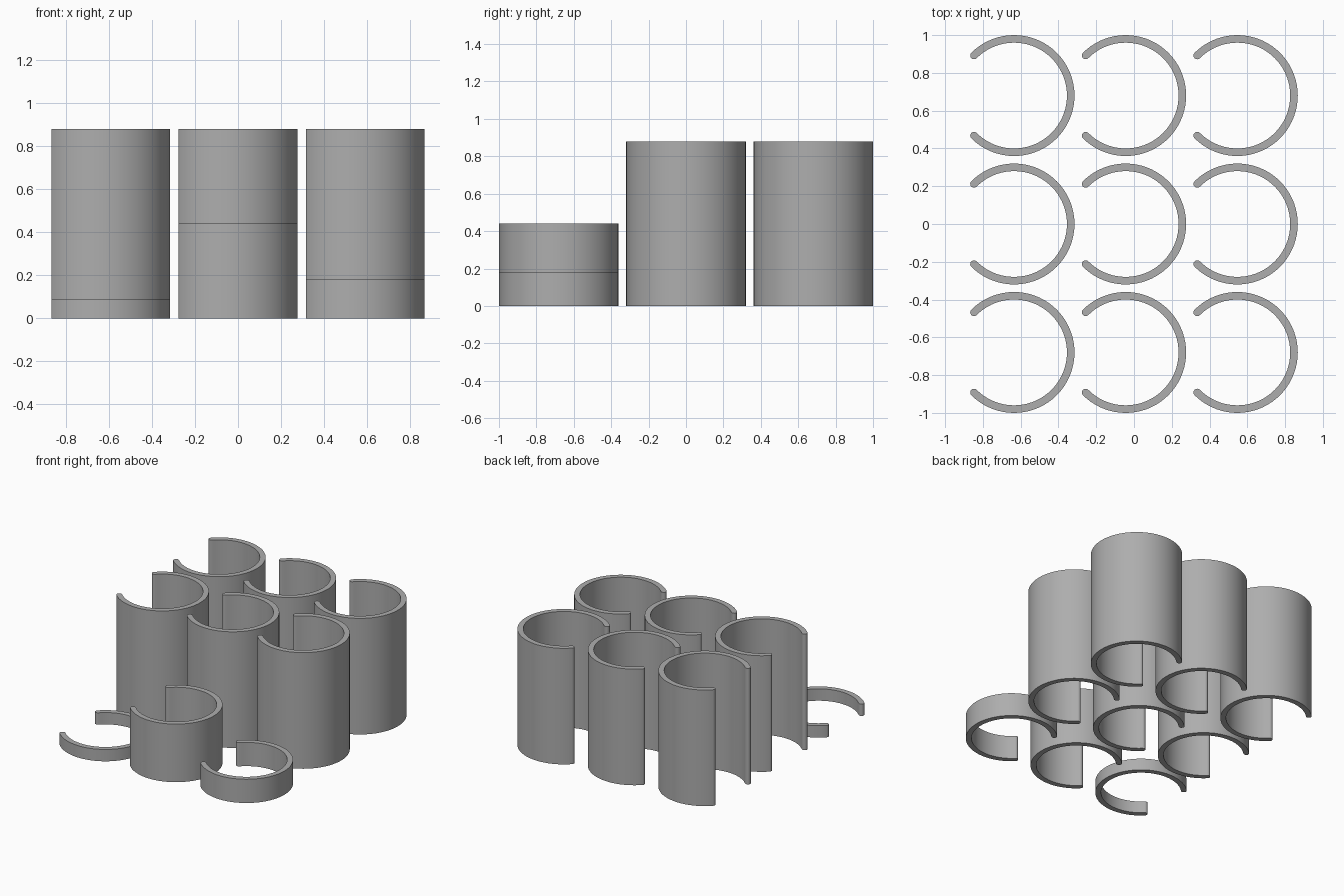
import bpy, bmesh, math

if "Cube" in bpy.data.objects:
    bpy.data.objects.remove(bpy.data.objects["Cube"])

MID_R, HALF_T = 0.30, 0.02       # centre-line radius and half wall thickness
OPEN = math.radians(135)         # arc runs from -135 to +135 degrees
ARC_STEPS, CAP_STEPS = 54, 8

grey = bpy.data.materials.new("grey_plastic")
grey.diffuse_color = (0.42, 0.42, 0.42, 1)
grey.use_nodes = True
grey.node_tree.nodes["Principled BSDF"].inputs["Base Color"].default_value = grey.diffuse_color


def c_outline():
    """Outline of an open ring with rounded tips, counter-clockwise."""
    pts = []
    for i in range(ARC_STEPS + 1):                      # outer wall
        a = -OPEN + 2 * OPEN * i / ARC_STEPS
        pts.append(((MID_R + HALF_T) * math.cos(a), (MID_R + HALF_T) * math.sin(a)))
    for i in range(1, CAP_STEPS):                       # upper tip
        a = OPEN + math.pi * i / CAP_STEPS
        pts.append((MID_R * math.cos(OPEN) + HALF_T * math.cos(a),
                    MID_R * math.sin(OPEN) + HALF_T * math.sin(a)))
    for i in range(ARC_STEPS + 1):                      # inner wall
        a = OPEN - 2 * OPEN * i / ARC_STEPS
        pts.append(((MID_R - HALF_T) * math.cos(a), (MID_R - HALF_T) * math.sin(a)))
    for i in range(1, CAP_STEPS):                       # lower tip
        a = -OPEN + math.pi + math.pi * i / CAP_STEPS
        pts.append((MID_R * math.cos(OPEN) + HALF_T * math.cos(a),
                    -MID_R * math.sin(OPEN) + HALF_T * math.sin(a)))
    return pts


def clip(name, x, y, height):
    """Extrude the open ring into a standing clip."""
    bm = bmesh.new()
    base = bm.faces.new([bm.verts.new((px, py, 0)) for px, py in c_outline()])
    top = bmesh.ops.extrude_face_region(bm, geom=[base], use_keep_orig=True)
    verts = [v for v in top["geom"] if isinstance(v, bmesh.types.BMVert)]
    bmesh.ops.translate(bm, verts=verts, vec=(0, 0, height))
    bmesh.ops.recalc_face_normals(bm, faces=bm.faces)
    mesh = bpy.data.meshes.new(name)
    bm.to_mesh(mesh)
    bm.free()
    mesh.materials.append(grey)
    obj = bpy.data.objects.new(name, mesh)
    obj.location = (x, y, 0)
    bpy.context.collection.objects.link(obj)
    bpy.ops.object.select_all(action='DESELECT')
    obj.select_set(True)
    bpy.context.view_layer.objects.active = obj
    bpy.ops.object.shade_smooth_by_angle(angle=math.radians(35))


# Three rows of three clips; the front row is shorter
rows = (("front", -0.68, (0.09, 0.44, 0.18)),
        ("middle", 0.0, (0.88, 0.88, 0.88)),
        ("back", 0.68, (0.88, 0.88, 0.88)))
for row, y, heights in rows:
    for col, x, h in zip(("left", "centre", "right"), (-0.635, -0.044, 0.547), heights):
        clip(f"{row}_{col}_clip", x, y, h)
